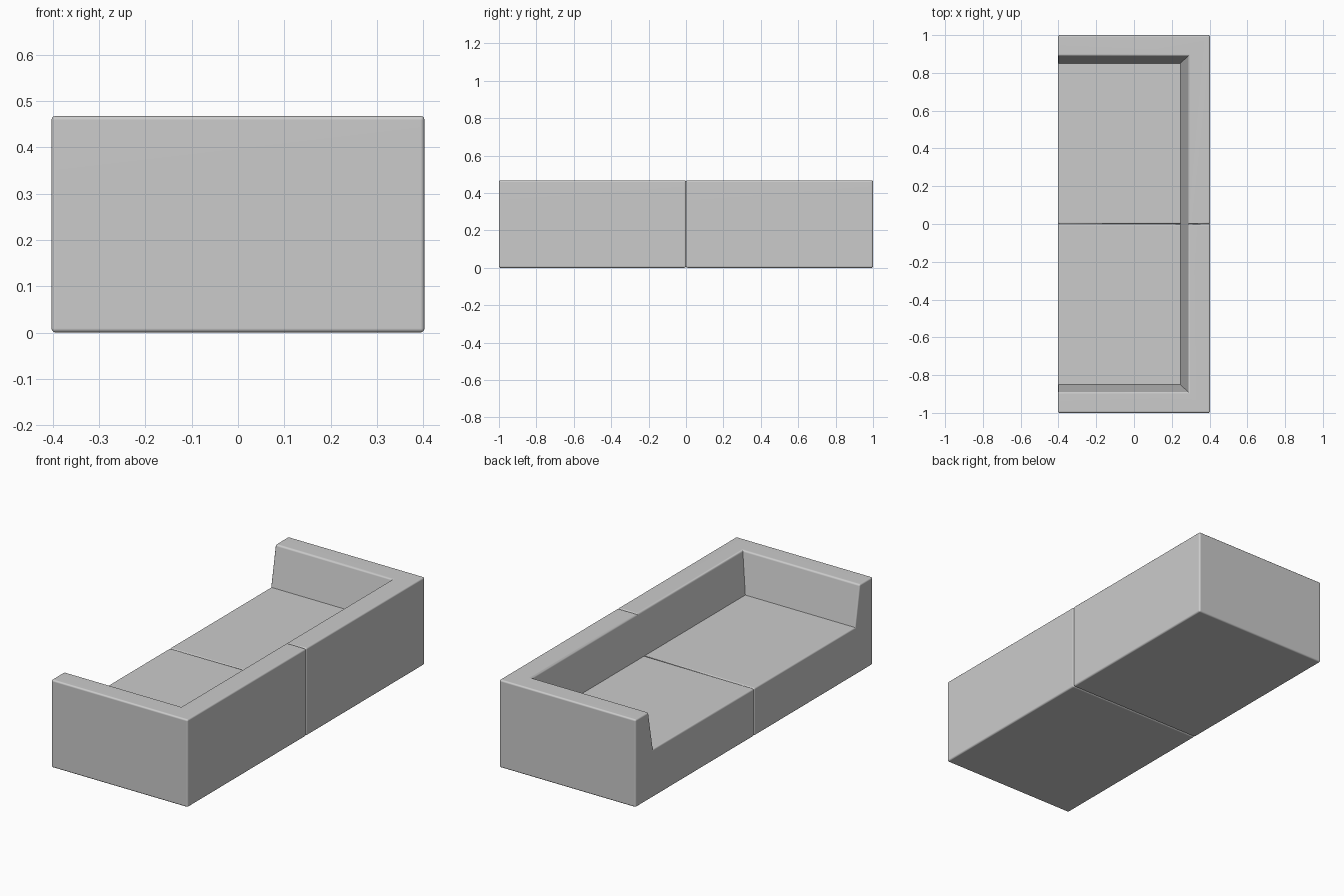
import bpy
import bmesh

cube = bpy.data.objects.get("Cube")
if cube:
    bpy.data.objects.remove(cube, do_unlink=True)

# Overall sizes
DEPTH, HEIGHT, SEAT = 0.403, 0.468, 0.255
BACK_LOW, BACK_TOP = 0.245, 0.288
ARM_LOW, ARM_TOP = 0.85, 0.89
ROUND = 0.009

# Single upholstery colour
fabric = bpy.data.materials.new("grey_fabric")
fabric.use_nodes = True
grey = (0.6, 0.6, 0.6, 1)
fabric.diffuse_color = grey
fabric.node_tree.nodes["Principled BSDF"].inputs["Base Color"].default_value = grey


def sofa_half(name, side):
    """One sofa half: seat, sloped back and sloped arm in one closed block."""
    bm = bmesh.new()
    points = {
        # section along the middle seam
        "a": (-DEPTH, 0, 0), "b": (DEPTH, 0, 0), "c": (DEPTH, 0, HEIGHT),
        "d": (BACK_TOP, 0, HEIGHT), "e": (BACK_LOW, 0, SEAT), "f": (-DEPTH, 0, SEAT),
        # inner corner and open end of the arm
        "g": (BACK_LOW, ARM_LOW, SEAT), "h": (BACK_TOP, ARM_TOP, HEIGHT),
        "i": (-DEPTH, ARM_LOW, SEAT), "j": (-DEPTH, ARM_TOP, HEIGHT),
        # outer end
        "k": (-DEPTH, 1, 0), "l": (DEPTH, 1, 0),
        "m": (DEPTH, 1, HEIGHT), "n": (-DEPTH, 1, HEIGHT),
    }
    v = {key: bm.verts.new((x, y * side, z)) for key, (x, y, z) in points.items()}
    # seam, bottom, back, end, open side, seat, back slope, arm slope, back top, arm top
    for loop in ("abcdef", "ablk", "blmc", "lknm", "afijnk",
                 "fegi", "edhg", "ghji", "dcmh", "hmnj"):
        bm.faces.new([v[key] for key in loop])
    bmesh.ops.recalc_face_normals(bm, faces=bm.faces)

    # Round the outward edges; the back slope runs on across the seam
    slope = bm.edges.get((v["d"], v["e"]))
    flat = bm.edges.get((v["h"], v["m"]))
    edges = [e for e in bm.edges
             if e not in (slope, flat) and e.calc_face_angle_signed() > 0.1]
    bmesh.ops.bevel(bm, geom=edges, offset=ROUND, offset_type="OFFSET", segments=3,
                    profile=0.5, affect="EDGES", clamp_overlap=True)
    mesh = bpy.data.meshes.new(name)
    bm.to_mesh(mesh)
    bm.free()
    mesh.materials.append(fabric)
    obj = bpy.data.objects.new(name, mesh)
    bpy.context.collection.objects.link(obj)

    # Smooth rounding with flat panels
    bpy.ops.object.select_all(action="DESELECT")
    obj.select_set(True)
    bpy.context.view_layer.objects.active = obj
    bpy.ops.object.shade_smooth_by_angle(angle=0.8)
    weighted = obj.modifiers.new("flat_panels", "WEIGHTED_NORMAL")
    weighted.keep_sharp = True


sofa_half("sofa_half_front", -1)
sofa_half("sofa_half_rear", 1)
